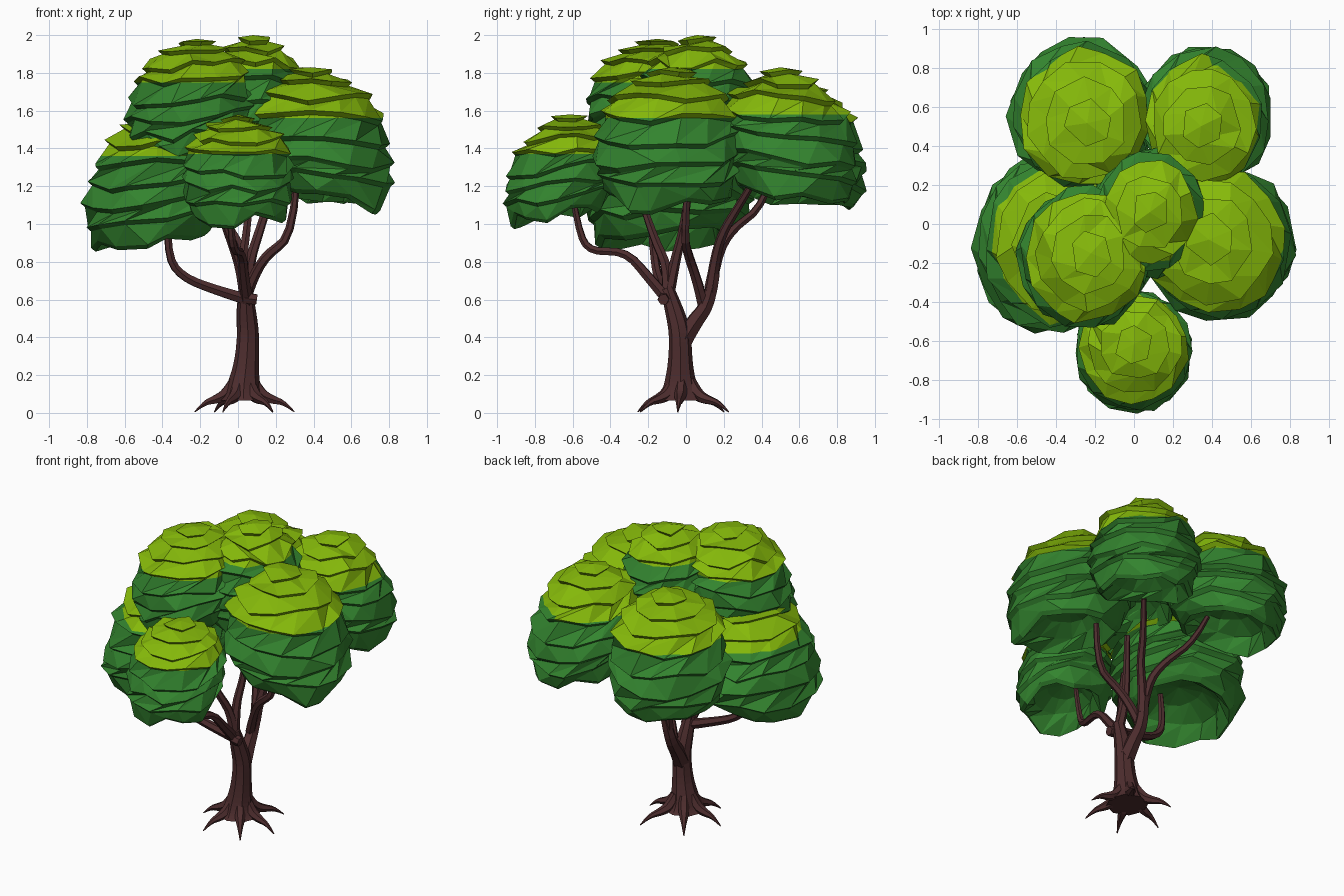
import bpy, bmesh, math, random
from mathutils import Vector

if "Cube" in bpy.data.objects:
    bpy.data.objects.remove(bpy.data.objects["Cube"])

random.seed(7)

def material(name, rgb):
    m = bpy.data.materials.new(name)
    m.diffuse_color = (*rgb, 1)
    m.use_nodes = True
    m.node_tree.nodes["Principled BSDF"].inputs["Base Color"].default_value = m.diffuse_color
    return m

BARK = material("dark bark", (0.075, 0.026, 0.027))
GREEN = material("leaf green", (0.033, 0.23, 0.028))
LIME = material("sunlit lime", (0.235, 0.485, 0.003))

# Outer lip of each shingle layer: (radius fraction, depth fraction from top)
LAYERS = [(0.33, 0.03), (0.58, 0.11), (0.79, 0.23), (0.92, 0.37),
          (0.98, 0.54), (1.0, 0.70), (0.96, 0.85), (0.82, 1.0)]
SIDES = 13


def leaf_clump(name, cx, cy, rx, ry, z_low, z_top, z_lime, lean):
    """Layered dome of overlapping leaf shingles, lime above z_lime."""
    bm = bmesh.new()
    height = z_top - z_low
    out = Vector((cx, cy)).normalized()

    def point(a, r, t, dz=0.0):
        shift = out * lean * (t - 0.6)
        x, y = rx * r * math.cos(a), ry * r * math.sin(a)
        sag = lean * 0.9 * t * (x * out.x + y * out.y) / max(rx, ry)
        return bm.verts.new((cx + x + shift.x, cy + y + shift.y,
                             z_top - height * t + dz - sag))

    # rings: each layer has a lip, then a tucked edge just below it
    rings = []
    for k, (r, t) in enumerate(LAYERS):
        n = 6 if k == 0 else 9 if k == 1 else SIDES
        phase = random.random() * 6.28 / n if k < 3 else (k % 2) * math.pi / n
        lip, tuck = [], []
        wave = 0.012 + 0.018 * min(k, 2) / 2 + (0.01 if k == 7 else 0)
        for i in range(n):
            a = phase + math.tau * (i + random.uniform(-0.2, 0.2)) / n
            rr = r * random.uniform(0.94, 1.04)
            dz = random.uniform(-wave, wave)
            lip.append(point(a, rr, t, dz))
            tuck.append(point(a, rr - 0.07, t + 0.035, dz))
        rings += [lip, tuck]
    # hollow underside
    for r, t in [(0.58, 0.90), (0.34, 0.80)]:
        rings.append([point(math.tau * i / SIDES, r * random.uniform(0.9, 1.1), t)
                      for i in range(SIDES)])
    top, bottom = point(0, 0, 0), point(0, 0, 0.75)

    def fan(centre, ring):
        for i in range(len(ring)):
            bm.faces.new((centre, ring[i], ring[(i + 1) % len(ring)]))

    def stitch(a, b):
        """Triangulated band between rings that may differ in count."""
        i = j = 0
        na, nb = len(a), len(b)
        while i < na or j < nb:
            if j >= nb or (i < na and (i + 1) / na <= (j + 1) / nb):
                bm.faces.new((a[i % na], b[j % nb], a[(i + 1) % na]))
                i += 1
            else:
                bm.faces.new((a[i % na], b[j % nb], b[(j + 1) % nb]))
                j += 1

    fan(top, rings[0])
    for a, b in zip(rings, rings[1:]):
        stitch(a, b)
    fan(bottom, rings[-1])
    # straight colour line
    bmesh.ops.bisect_plane(bm, geom=bm.verts[:] + bm.edges[:] + bm.faces[:],
                           plane_co=(0, 0, z_lime), plane_no=(0, 0, 1))
    bmesh.ops.recalc_face_normals(bm, faces=bm.faces[:])
    for f in bm.faces:
        f.material_index = int(f.calc_center_median().z > z_lime)
    me = bpy.data.meshes.new(name)
    bm.to_mesh(me)
    bm.free()
    me.materials.append(GREEN)
    me.materials.append(LIME)
    bpy.context.collection.objects.link(bpy.data.objects.new(name, me))


def limb(name, pts, sides=1):
    """Tapered faceted tube through (x, y, z, radius) points."""
    cu = bpy.data.curves.new(name, 'CURVE')
    cu.dimensions = '3D'
    cu.bevel_depth = 1.0
    cu.bevel_resolution = sides
    cu.use_fill_caps = True
    cu.resolution_u = 3
    sp = cu.splines.new('NURBS')
    sp.points.add(len(pts) - 1)
    for p, (x, y, z, r) in zip(sp.points, pts):
        p.co = (x, y, z, 1)
        p.radius = r
    sp.order_u = 3
    sp.use_endpoint_u = True
    sp.use_smooth = False
    cu.materials.append(BARK)
    bpy.context.collection.objects.link(bpy.data.objects.new(name, cu))


# Leaf clumps
leaf_clump("clump_back_left", -0.26, 0.56, 0.38, 0.39, 1.15, 1.80, 1.54, 0.08)
leaf_clump("clump_back_right", 0.37, 0.54, 0.34, 0.37, 1.19, 1.83, 1.58, 0.08)
leaf_clump("clump_left", -0.43, -0.10, 0.39, 0.46, 0.94, 1.58, 1.36, 0.07)
leaf_clump("clump_right", 0.43, -0.09, 0.39, 0.41, 1.16, 1.83, 1.56, 0.08)
leaf_clump("clump_front", 0.0, -0.65, 0.31, 0.31, 1.07, 1.58, 1.37, 0.06)
leaf_clump("clump_upper_left", -0.25, -0.17, 0.34, 0.37, 1.42, 1.98, 1.75, 0.06)
leaf_clump("clump_top", 0.08, 0.06, 0.31, 0.34, 1.36, 2.00, 1.82, 0.0)

# Trunk with flared foot and two main forks
limb("trunk", [(0.03, -0.03, 0.065, 0.13), (0.03, -0.03, 0.085, 0.11),
               (0.03, -0.03, 0.14, 0.088), (0.045, -0.03, 0.26, 0.064),
               (0.055, -0.03, 0.42, 0.058), (0.045, -0.06, 0.54, 0.05),
               (0.04, -0.10, 0.66, 0.036)], 2)
limb("back_fork", [(0.05, -0.03, 0.36, 0.055), (0.04, 0.04, 0.48, 0.048),
                   (0.03, 0.125, 0.58, 0.038), (0.05, 0.15, 0.74, 0.032)])
limb("cut_stub", [(0.04, -0.11, 0.61, 0.03), (0.065, -0.12, 0.605, 0.034),
                  (0.10, -0.12, 0.60, 0.030)])

# Branches to each clump
limb("branch_left", [(0.05, -0.09, 0.60, 0.034), (-0.12, -0.12, 0.65, 0.028),
                     (-0.30, -0.15, 0.72, 0.025), (-0.38, -0.17, 0.84, 0.022),
                     (-0.37, -0.19, 1.06, 0.018)])
limb("branch_front", [(0.05, -0.08, 0.58, 0.034), (0.03, -0.20, 0.72, 0.028),
                      (0.02, -0.32, 0.86, 0.024), (-0.02, -0.51, 0.85, 0.022),
                      (-0.04, -0.57, 0.96, 0.019), (-0.04, -0.60, 1.16, 0.015)])
limb("branch_upper_left", [(0.04, -0.10, 0.62, 0.034), (0.02, -0.09, 0.76, 0.029),
                           (-0.04, -0.17, 0.92, 0.024), (-0.12, -0.24, 1.14, 0.018)])
limb("branch_top", [(0.04, -0.09, 0.64, 0.032), (0.02, -0.06, 0.80, 0.028),
                    (0.05, -0.01, 0.98, 0.022), (0.07, 0.02, 1.22, 0.018)])
limb("branch_right", [(0.03, 0.09, 0.58, 0.032), (0.07, 0.06, 0.70, 0.028),
                      (0.15, 0.01, 0.84, 0.026), (0.29, -0.01, 0.93, 0.023),
                      (0.31, 0.01, 1.22, 0.018)])
limb("branch_back_right", [(0.04, 0.13, 0.64, 0.034), (0.06, 0.15, 0.80, 0.028),
                           (0.11, 0.19, 0.95, 0.025), (0.15, 0.27, 1.08, 0.022),
                           (0.24, 0.38, 1.26, 0.017)])
limb("branch_back_left", [(0.04, 0.13, 0.66, 0.034), (0.03, 0.16, 0.84, 0.028),
                          (-0.04, 0.25, 0.98, 0.024), (-0.14, 0.40, 1.08, 0.021),
                          (-0.2, 0.46, 1.26, 0.016)])

# Spiky roots spreading from the flare: (angle, reach)
for k, (deg, reach) in enumerate([(355, 0.27), (58, 0.29), (125, 0.27),
                                  (185, 0.26), (245, 0.26), (305, 0.27)]):
    c, s = math.cos(math.radians(deg)), math.sin(math.radians(deg))
    limb(f"root_{k + 1}", [(0.03 + c * d, -0.02 + s * d, z, r) for d, z, r in
                           [(0.05, 0.17, 0.03), (0.085, 0.10, 0.036),
                            (0.15, 0.07, 0.026), (reach * 0.8, 0.055, 0.014),
                            (reach, 0.005, 0.003)]])
